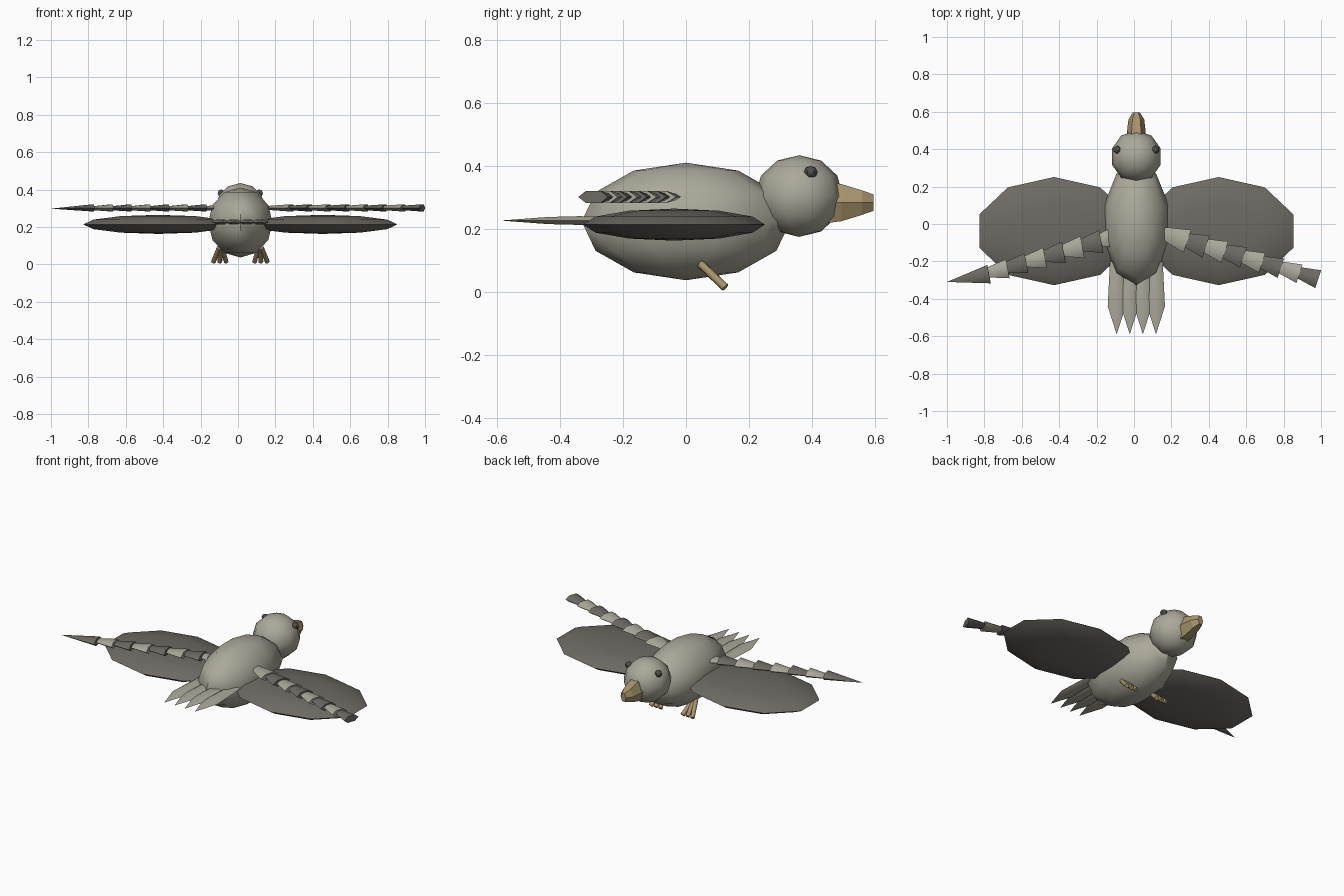
import bpy, bmesh, math
from mathutils import Matrix, Vector

if "Cube" in bpy.data.objects:
    bpy.data.objects.remove(bpy.data.objects["Cube"])

CX = 0.0125  # centre line of the bird


def material(name, color):
    m = bpy.data.materials.new(name)
    m.diffuse_color = (*color, 1)
    m.use_nodes = True
    m.node_tree.nodes["Principled BSDF"].inputs["Base Color"].default_value = m.diffuse_color
    return m


GREY = material("light_grey", (0.41, 0.395, 0.325))
DARK = material("dark_grey", (0.155, 0.145, 0.128))
TAN = material("tan", (0.39, 0.30, 0.15))
EYE = material("eye_grey", (0.075, 0.075, 0.068))


def finish(name, bm, mat, smooth=True):
    bmesh.ops.recalc_face_normals(bm, faces=bm.faces[:])
    mesh = bpy.data.meshes.new(name)
    for f in bm.faces:
        f.smooth = smooth
    bm.to_mesh(mesh)
    bm.free()
    mesh.materials.append(mat)
    ob = bpy.data.objects.new(name, mesh)
    bpy.context.collection.objects.link(ob)
    if smooth:
        bpy.ops.object.select_all(action='DESELECT')
        ob.select_set(True)
        bpy.context.view_layer.objects.active = ob
        bpy.ops.object.shade_smooth_by_angle(angle=math.radians(50))
    return ob


def ellipsoid(name, loc, radii, mat, segs=10, rings=6):
    bm = bmesh.new()
    m = Matrix.Translation(loc) @ Matrix.Diagonal((*radii, 1))
    bmesh.ops.create_uvsphere(bm, u_segments=segs, v_segments=rings, radius=1, matrix=m)
    return finish(name, bm, mat)


def loft(name, rings, mat, matrix, sides=6, smooth=True):
    """Skin elliptical sections (y, half width, half height) along local y."""
    bm = bmesh.new()
    loops = []
    for y, hx, hz in rings:
        loops.append([bm.verts.new((hx * math.cos(a), y, hz * math.sin(a)))
                      for a in (2 * math.pi * i / sides for i in range(sides))])
    for a, b in zip(loops, loops[1:]):
        for i in range(sides):
            j = (i + 1) % sides
            bm.faces.new((a[i], a[j], b[j], b[i]))
    bm.faces.new(loops[0])
    bm.faces.new(loops[-1])
    bmesh.ops.remove_doubles(bm, verts=bm.verts[:], dist=1e-5)
    bmesh.ops.transform(bm, matrix=matrix, verts=bm.verts[:])
    return finish(name, bm, mat, smooth)


def along(start, end):
    """Matrix that points local y from start towards end, and the length."""
    d = Vector(end) - Vector(start)
    x = d.cross(Vector((0, 0, 1))).normalized()
    y = d.normalized()
    rot = Matrix((x, y, x.cross(y))).transposed().to_4x4()
    return Matrix.Translation(start) @ rot, d.length


# Body and head
ellipsoid("body", (CX, 0, 0.224), (0.181, 0.332, 0.187), GREY)
ellipsoid("head", (CX, 0.36, 0.305), (0.137, 0.14, 0.13), GREY)

# Beak, a blunt faceted wedge
loft("beak", [(0.42, 0.052, 0.08), (0.495, 0.05, 0.068), (0.56, 0.042, 0.045),
              (0.597, 0.018, 0.03)], TAN, Matrix.Translation((CX, 0, 0.284)),
     sides=6, smooth=False)

for side, word in ((-1, "left"), (1, "right")):
    ellipsoid(word + "_eye", (CX + side * 0.102, 0.397, 0.381),
              (0.022, 0.022, 0.02), EYE, 6, 4)
    # Broad lower wing
    ellipsoid(word + "_wing", (CX + side * 0.44, -0.038, 0.214),
              (0.42, 0.289, 0.051), DARK)
    # Three toes fanning out below the body
    for n in (-1, 0, 1):
        m, length = along((CX + side * (0.105 + n * 0.008), 0.045, 0.09),
                          (CX + side * (0.11 + n * 0.034), 0.125, 0.014))
        loft(f"{word}_toe_{n + 2}", [(0, 0.013, 0.013), (length, 0.013, 0.013)],
             TAN, m, sides=8)

# Striped rows of upper wing feathers, every cone tapering towards -x
for k in range(8):
    mat = DARK if k % 2 == 0 else GREY
    width = 0.05 + 0.002 * k
    starts = {
        "left": ((-0.775 + 0.1 * k, -0.268 + 0.029 * k, 0.302), (-0.225, -0.042, -0.004)),
        "right": ((0.985 - 0.1 * k, -0.295 + 0.029 * k, 0.302), (-0.27, 0.09, 0)),
    }
    for word, (base, offset) in starts.items():
        m, length = along(base, Vector(base) + Vector(offset))
        loft(f"{word}_feather_{k + 1}", [(0, width, 0.022), (length, 0, 0)],
             mat, m, sides=6)

# Four pointed tail feathers
for n in range(4):
    x = CX + (n - 1.5) * 0.07
    loft(f"tail_feather_{n + 1}", [(-0.2, 0.036, 0.013), (-0.34, 0.043, 0.016),
                                   (-0.44, 0.048, 0.013), (-0.59, 0, 0)],
         GREY, Matrix.Translation((x, 0, 0.227)), sides=6)
